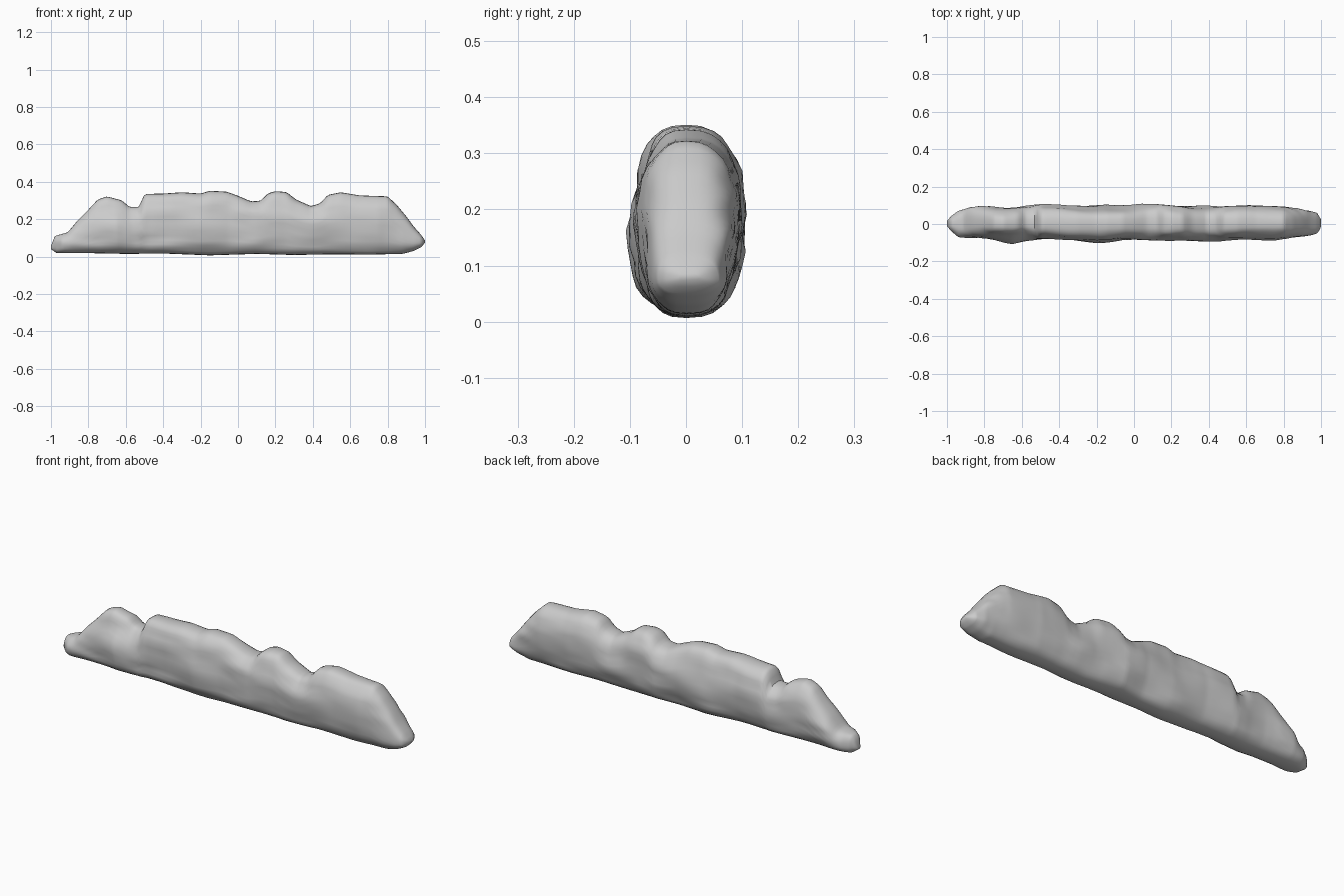
import bpy, bmesh, math
from mathutils import Vector, noise

if "Cube" in bpy.data.objects:
    bpy.data.objects.remove(bpy.data.objects["Cube"])

# Silhouette curves along x: crest height, and front / back extents
TOP = [(-1, .055), (-.98, .11), (-.91, .13), (-.86, .19), (-.81, .24), (-.75, .305), (-.70, .322),
       (-.62, .30), (-.58, .265), (-.53, .265), (-.50, .335), (-.40, .337), (-.30, .344),
       (-.20, .337), (-.15, .352), (-.06, .347), (0, .325), (.07, .295), (.12, .298), (.16, .338),
       (.20, .35), (.26, .345), (.31, .305), (.39, .27), (.44, .285), (.48, .33), (.55, .344),
       (.65, .327), (.80, .322), (.85, .275), (.90, .215), (.94, .16), (.98, .115), (1, .085)]
BOTTOM = [(-1, .04), (-.97, .018), (-.8, .018), (-.6, .014), (-.4, .016), (-.15, .006), (.1, .014),
          (.3, .008), (.5, .012), (.7, .01), (.88, .014), (.94, .03), (.98, .05), (1, .075)]
FRONT = [(-1, .01), (-.98, .035), (-.94, .068), (-.85, .077), (-.75, .088), (-.65, .104), (-.57, .088),
         (-.48, .08), (-.35, .097), (-.2, .1), (-.05, .085), (.1, .096), (.25, .085), (.4, .09),
         (.6, .084), (.75, .088), (.88, .072), (.95, .06), (.985, .05), (1, .012)]
BACK = [(-1, .015), (-.98, .04), (-.94, .07), (-.87, .088), (-.7, .09), (-.5, .107), (-.35, .094),
        (-.15, .104), (0, .1), (.12, .114), (.3, .097), (.45, .094), (.62, .104), (.8, .092),
        (.93, .078), (.98, .06), (1, .022)]


def sample(curve, x):
    for (x0, a), (x1, b) in zip(curve, curve[1:]):
        if x <= x1:
            return a + (b - a) * (x - x0) / (x1 - x0)
    return curve[-1][1]


def spow(v, p):
    return math.copysign(abs(v) ** p, v)


# Rock wall: rounded cross-sections lofted along x with layered stone relief
RINGS, SIDES = 150, 36
bm = bmesh.new()
rings = []
for i in range(RINGS + 1):
    x = -math.cos(math.pi * i / RINGS) * .25 + (2 * i / RINGS - 1) * .75
    lo, hi = sample(BOTTOM, x), sample(TOP, x)
    f, b = sample(FRONT, x), sample(BACK, x)
    ring = []
    for j in range(SIDES):
        a = 2 * math.pi * j / SIDES
        c, s = spow(math.cos(a), .72), spow(math.sin(a), .85)
        z = (lo + hi) / 2 + (hi - lo) / 2 * s
        y = c * (b if c > 0 else f)
        # Horizontal strata and larger boulder swells push the sides in and out
        side = 1 if c > 0 else -1
        strata = noise.noise(Vector((x * 5, side * 7.3, z * 24)))
        swell = noise.noise(Vector((x * 4 + 9, side * 3.1, z * 8)))
        y *= .96 + .12 * strata + .14 * swell
        # Boulder low on the front left, upper mass set back there
        if c < 0 and x < -.5:
            y *= 1 - .3 * min(1, max(0, (z - .17) / .08)) * min(1, (-.5 - x) / .08)
        ring.append(bm.verts.new((x, y, z)))
    rings.append(ring)
for r0, r1 in zip(rings, rings[1:]):
    for j in range(SIDES):
        k = (j + 1) % SIDES
        bm.faces.new((r0[j], r0[k], r1[k], r1[j]))
bm.faces.new(rings[0])
bm.faces.new(rings[-1])
bmesh.ops.smooth_vert(bm, verts=bm.verts, factor=.3, use_axis_x=False, use_axis_y=True, use_axis_z=True)
bmesh.ops.recalc_face_normals(bm, faces=bm.faces)

mesh = bpy.data.meshes.new("rock_wall")
bm.to_mesh(mesh)
bm.free()
wall = bpy.data.objects.new("rock_wall", mesh)
bpy.context.collection.objects.link(wall)
bpy.context.view_layer.objects.active = wall
wall.select_set(True)
bpy.ops.object.shade_smooth_by_angle(angle=math.radians(50))
